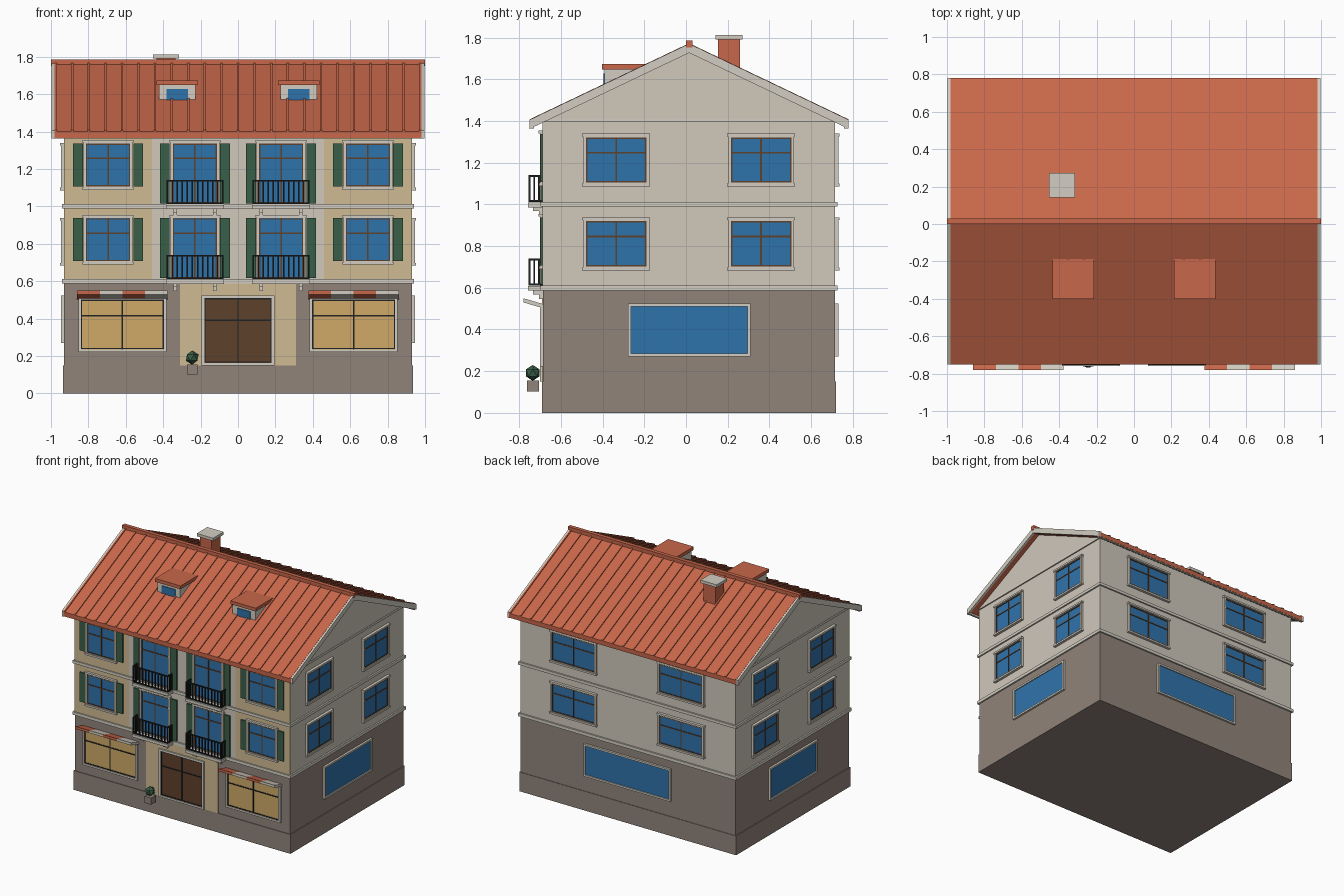
import bpy, bmesh
from mathutils import Matrix

if "Cube" in bpy.data.objects:
    bpy.data.objects.remove(bpy.data.objects["Cube"])


def material(name, code):
    rgb = [int(code[i:i + 2], 16) / 255 for i in (0, 2, 4)]
    lin = [c / 12.92 if c < 0.04 else ((c + 0.055) / 1.055) ** 2.4 for c in rgb]
    m = bpy.data.materials.new(name)
    m.use_nodes = True
    m.diffuse_color = (*lin, 1)
    m.node_tree.nodes["Principled BSDF"].inputs["Base Color"].default_value = (*lin, 1)
    return m


PLASTER = material("pale_plaster", "d0c8bb")
TRIM = material("stone_trim", "d3cec2")
TAN = material("tan_plaster", "d0bb93")
TAUPE = material("taupe_stone", "91847a")
RED = material("roof_red", "c8674a")
GLASS = material("blue_glass", "2f73ab")
GREEN = material("dark_green", "3a5f48")
WOOD = material("brown_wood", "5e412b")
IRON = material("black_iron", "202124")
WARM = material("warm_glass", "d0aa68")

parts = {}  # part name -> (mesh under construction, material)
W, FRONT, BACK = 0.93, -0.685, 0.715
MID = (FRONT + BACK) / 2


def part(name, mat):
    return parts.setdefault(name, (bmesh.new(), mat))[0]


def box(name, mat, x0, x1, y0, y1, z0, z1):
    m = Matrix.Translation(((x0 + x1) / 2, (y0 + y1) / 2, (z0 + z1) / 2))
    m = m @ Matrix.Diagonal((abs(x1 - x0), abs(y1 - y0), abs(z1 - z0), 1))
    bmesh.ops.create_cube(part(name, mat), size=1, matrix=m)


def prism(name, mat, profile, x0, x1):
    """Extrude a (y, z) profile along x."""
    bm = part(name, mat)
    face = bm.faces.new([bm.verts.new((x0, y, z)) for y, z in profile])
    new = bmesh.ops.extrude_face_region(bm, geom=[face])["geom"]
    verts = [v for v in new if isinstance(v, bmesh.types.BMVert)]
    bmesh.ops.translate(bm, vec=(x1 - x0, 0, 0), verts=verts)


def wall_box(side, name, mat, u0, u1, z0, z1, d, d0=-0.01):
    """Box on a wall: u runs along it, d is how far it stands out."""
    name = side + "_" + name
    if side == "front":
        box(name, mat, u0, u1, FRONT - d0, FRONT - d, z0, z1)
    elif side == "back":
        box(name, mat, u0, u1, BACK + d0, BACK + d, z0, z1)
    else:
        s = 1 if side == "right" else -1
        box(name, mat, s * (W + d0), s * (W + d), u0, u1, z0, z1)


def border(side, name, mat, u, h, z0, z1, t, d):
    """Four bars around an opening, outside when t > 0, inside when t < 0."""
    a, b = (h, h + t) if t > 0 else (h + t, h)
    for s in (-1, 1):
        wall_box(side, name, mat, u + s * a, u + s * b, z0, z1, d)
    out = max(t, 0)
    for e0, e1 in ((z0 - t, z0), (z1, z1 + t)):
        wall_box(side, name, mat, u - h - out, u + h + out, min(e0, e1), max(e0, e1), d)


def opening(side, name, u, h, z0, z1, glass=GLASS, bar=WOOD, ledges=True, bar_at=0.66):
    wall_box(side, name + "_panes", glass, u - h, u + h, z0, z1, 0.008)
    border(side, name + "_surrounds", TRIM, u, h, z0, z1, 0.014, 0.016)
    if bar:
        border(side, name + "_sashes", bar, u, h, z0 + 0.0005, z1 - 0.0005, -0.007, 0.011)
        zm = z0 + (z1 - z0) * bar_at
        wall_box(side, name + "_bars", bar, u - 0.004, u + 0.004, z0, z1, 0.012)
        wall_box(side, name + "_bars", bar, u - h, u + h, zm - 0.004, zm + 0.004, 0.012)
    if ledges:
        for z in (z0 - 0.018, z1 + 0.004):
            wall_box(side, name + "_ledges", TRIM, u - h - 0.018, u + h + 0.018, z, z + 0.014, 0.021)


# Walls, plinth, floor bands
def roof_z(y, drop=0.0):
    return 1.765 - 0.477 * abs(y - MID) - drop


box("plinth", TAUPE, -W - 0.006, W + 0.006, FRONT - 0.005, BACK + 0.004, 0, 0.15)
box("ground_floor_walls", TAUPE, -W, W, FRONT, BACK, 0.15, 0.6)
prism("upper_walls", PLASTER, [(FRONT, 0.6), (BACK, 0.6), (BACK, 1.395),
      (MID, roof_z(MID, 0.034)), (FRONT, 1.395)], -W, W)
for z0, z1 in ((0.588, 0.612), (0.99, 1.012)):
    box("floor_bands", TRIM, -W - 0.012, W + 0.012, FRONT - 0.012, BACK + 0.012, z0, z1)
for s in (-1, 1):
    prism("gable_panels", PLASTER, [(FRONT + 0.025, 1.412), (BACK - 0.025, 1.412), (MID, 1.73)],
          s * (W - 0.01), s * (W + 0.008))
    box("gable_bands", TRIM, s * (W - 0.01), s * (W + 0.01), FRONT, BACK, 1.395, 1.412)
    wall_box("front", "tan_panels", TAN, s * 0.46, s * W, 0.612, 1.395, 0.003)
wall_box("front", "entrance_panel", TAN, -0.31, 0.31, 0.15, 0.588, 0.006)

# Side and back windows
for side, places, h, shop in (("right", (-0.335, 0.36), 0.145, 0.28),
                              ("left", (-0.335, 0.36), 0.145, 0.28),
                              ("back", (-0.465, 0.465), 0.185, 0.36)):
    for z in (0.702, 1.104):
        for u in places:
            opening(side, "window", u, h, z, z + 0.218)
    opening(side, "large_window", 0 if side == "back" else MID, shop, 0.285, 0.51,
            bar=None, ledges=False)

# Front windows with shutters, and balconies
for s in (-1, 1):
    for base in (0.612, 1.012):
        for u, z0 in ((s * 0.695, base + 0.095), (s * 0.23, base + 0.004)):
            top = base + 0.325
            opening("front", "window", u, 0.118, z0, top, ledges=z0 > base + 0.05, bar_at=1 - 0.08 / (top - z0))
            wall_box("front", "window_heads", TRIM, u - 0.136, u + 0.136, top + 0.004, top + 0.018, 0.022)
            for e in (-1, 1):
                wall_box("front", "shutters", GREEN, u + e * 0.135, u + e * 0.186, z0, top, 0.012)
        c, out = s * 0.23, FRONT - 0.07
        box("balcony_slabs", TRIM, c - 0.155, c + 0.155, out - 0.004, FRONT, base - 0.026, base - 0.004)
        for e in (-0.105, 0.105):
            box("balcony_brackets", TRIM, c + e - 0.009, c + e + 0.009, FRONT - 0.05, FRONT, base - 0.044, base - 0.026)
            box("balcony_brackets", TRIM, c + e - 0.009, c + e + 0.009, FRONT - 0.02, FRONT, base - 0.065, base - 0.044)
        # Railing
        for z in (base, base + 0.12):
            box("balcony_railings", IRON, c - 0.153, c + 0.153, out, out + 0.009, z, z + 0.009)
            for e in (-1, 1):
                box("balcony_railings", IRON, c + e * 0.144, c + e * 0.153, out, FRONT, z, z + 0.009)
        for i in range(12):
            x = c - 0.149 + i * 0.298 / 11
            box("balcony_railings", IRON, x - 0.004, x + 0.004, out, out + 0.008, base, base + 0.125)
        for e in (-0.149, 0.149):
            for y in (0.023, 0.046):
                box("balcony_railings", IRON, c + e - 0.004, c + e + 0.004, out + y, out + y + 0.008, base, base + 0.125)

    # Shop window and striped awning
    opening("front", "shop_window", s * 0.618, 0.222, 0.236, 0.503, WARM, IRON, False, 0.67)
    for i in range(4):
        x = s * 0.618 - 0.242 + i * 0.121
        name, mat = (("awning_red_stripes", RED), ("awning_pale_stripes", TRIM))[i % 2]
        prism(name, mat, [(FRONT, 0.502), (-0.78, 0.53), (-0.78, 0.55), (FRONT, 0.522)], x, x + 0.121)

# Entrance door
opening("front", "door", 0, 0.18, 0.164, 0.51, WOOD, IRON, False)

# Planter
box("planter_pot", TAUPE, -0.272, -0.217, -0.762, -0.706, 0.102, 0.155)
bmesh.ops.create_icosphere(part("planter_bush", GREEN), subdivisions=1, radius=0.038,
                           matrix=Matrix.Translation((-0.245, -0.735, 0.192)))


# Roof, seams, verge boards, gutters and ridge
def chevron(name, mat, lift, drop, x0, x1):
    ys = (MID - 0.765, MID, MID + 0.765)
    prism(name, mat, [(y, roof_z(y, -lift)) for y in ys] + [(y, roof_z(y, drop)) for y in ys[::-1]], x0, x1)


chevron("roof", RED, 0, 0.034, -0.982, 0.982)
for i in range(23):
    x = -0.975 + i * 1.95 / 22
    chevron("roof_seams", RED, 0.008, 0.005, x - 0.006, x + 0.006)
for s in (-1, 1):
    chevron("verge_boards", TRIM, 0.006, 0.038, s * 0.98, s * 0.996)
    y = MID + s * 0.76
    box("gutters", TRIM, -0.99, 0.99, y - s * 0.016, y, 1.363, 1.396)
box("ridge_cap", RED, -1, 1, MID - 0.015, MID + 0.015, 1.752, 1.786)

# Chimney
box("chimney", RED, -0.435, -0.335, 0.153, 0.26, 1.6, 1.79)
box("chimney_cap", TRIM, -0.455, -0.315, 0.142, 0.272, 1.79, 1.812)

# Dormers
for s in (-1, 1):
    c = s * 0.325
    box("dormer_walls", TRIM, c - 0.098, c + 0.098, -0.39, -0.2, 1.56, 1.65)
    box("dormer_roofs", RED, c - 0.11, c + 0.11, -0.402, -0.187, 1.648, 1.674)
    box("dormer_panes", GLASS, c - 0.057, c + 0.057, -0.396, -0.38, 1.568, 1.628)

# Turn every collected part into an object
for name, (bm, mat) in parts.items():
    bmesh.ops.recalc_face_normals(bm, faces=bm.faces)
    mesh = bpy.data.meshes.new(name)
    bm.to_mesh(mesh)
    bm.free()
    mesh.materials.append(mat)
    bpy.context.scene.collection.objects.link(bpy.data.objects.new(name, mesh))
